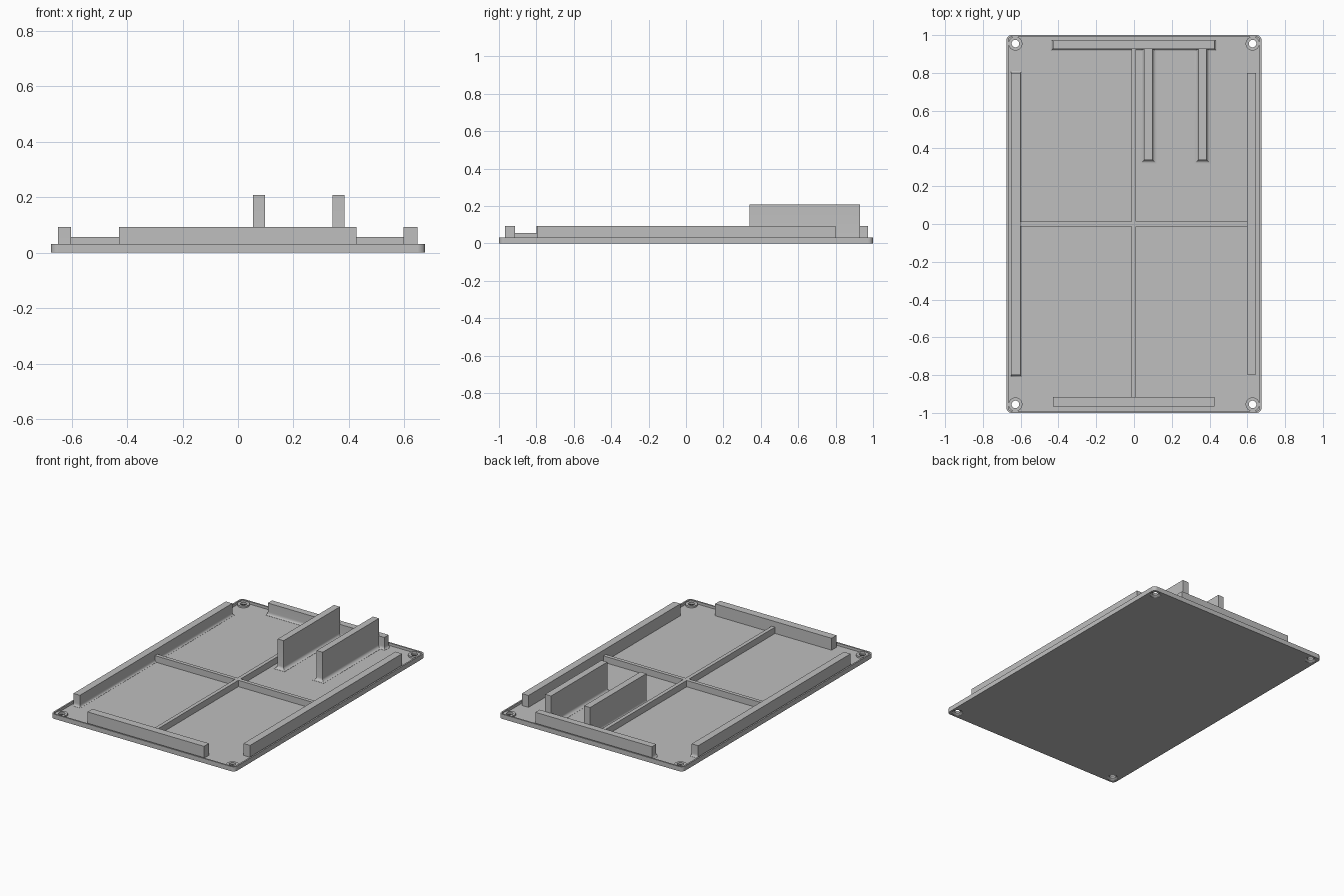
import bpy, bmesh, math

if "Cube" in bpy.data.objects:
    bpy.data.objects.remove(bpy.data.objects["Cube"])

grey = bpy.data.materials.new("plain_grey")
grey.diffuse_color = (0.52, 0.52, 0.52, 1)
grey.use_nodes = True
grey.node_tree.nodes["Principled BSDF"].inputs["Base Color"].default_value = grey.diffuse_color
FLOOR = 0.014  # height of the sunken floor
RIM = 0.031    # height of the thin rim around it


def make(name, bm, smooth=False):
    bmesh.ops.recalc_face_normals(bm, faces=bm.faces)
    mesh = bpy.data.meshes.new(name)
    bm.to_mesh(mesh)
    bm.free()
    mesh.materials.append(grey)
    ob = bpy.data.objects.new(name, mesh)
    bpy.context.collection.objects.link(ob)
    if smooth:
        bpy.ops.object.select_all(action='DESELECT')
        ob.select_set(True)
        bpy.context.view_layer.objects.active = ob
        bpy.ops.object.shade_smooth_by_angle(angle=math.radians(30))
    return ob


def loft(name, rings, closed=False, smooth=False):
    """Skin a stack of point rings, capped at both ends or joined in a loop."""
    bm = bmesh.new()
    vs = [[bm.verts.new(p) for p in ring] for ring in rings]
    n = len(vs[0])
    pairs = list(zip(vs, vs[1:])) + ([(vs[-1], vs[0])] if closed else [])
    for a, b in pairs:
        for i in range(n):
            j = (i + 1) % n
            bm.faces.new((a[i], a[j], b[j], b[i]))
    if not closed:
        bm.faces.new(vs[0][::-1])
        bm.faces.new(vs[-1])
    return make(name, bm, smooth)


def circle(x, y, z, r, n=32):
    return [(x + r * math.cos(2 * math.pi * i / n),
             y + r * math.sin(2 * math.pi * i / n), z) for i in range(n)]


def wall(name, x0, x1, y0, y1, top, r=0, h=0, sides=(0, 0, 0, 0)):
    """Upright wall; sides (left, right, front, back) flare into a base fillet
    of width r and height h."""
    levels = [(0, FLOOR - 0.004)]
    if r:
        arc = [math.pi / 2 * i / 6 for i in range(7)]
        levels = [(r, FLOOR - 0.004)] + [(r * (1 - math.sin(a)),
                                          FLOOR + 0.001 + h * (1 - math.cos(a))) for a in arc]
    levels.append((0, top))
    l, rt, f, b = sides
    rings = [[(x0 - o * l, y0 - o * f, z), (x1 + o * rt, y0 - o * f, z),
              (x1 + o * rt, y1 + o * b, z), (x0 - o * l, y1 + o * b, z)]
             for o, z in levels]
    return loft(name, rings, smooth=bool(r))


def outline(inset, z, w=0.675, l=1.0, r=0.026):
    pts = []
    for q, (sx, sy) in enumerate([(1, 1), (-1, 1), (-1, -1), (1, -1)]):
        for i in range(7):
            a = math.pi / 2 * (q + i / 6)
            pts.append((sx * (w - r) + (r - inset) * math.cos(a),
                        sy * (l - r) + (r - inset) * math.sin(a), z))
    return pts


# Shallow tray with rounded corners and a thin raised rim
plate = loft("base_plate", [outline(0, 0), outline(0, RIM),
                            outline(0.01, RIM), outline(0.01, FLOOR)])

# Screw holes, countersunk below, each with a raised ring around it
for sx in (-1, 1):
    for sy in (-1, 1):
        x, y = sx * 0.628, sy * 0.955
        cutter = loft("screw_hole_cutter",
                      [circle(x, y, -0.01, 0.034), circle(x, y, 0.002, 0.034),
                       circle(x, y, 0.011, 0.02), circle(x, y, 0.06, 0.02)])
        cutter.hide_render = True
        cutter.hide_viewport = True
        mod = plate.modifiers.new("screw_hole", 'BOOLEAN')
        mod.object = cutter
        mod.operation = 'DIFFERENCE'
        mod.solver = 'EXACT'
        loft("screw_ring", [circle(x, y, FLOOR - 0.001, 0.037),
                            circle(x, y, 0.025, 0.037),
                            circle(x, y, 0.025, 0.02),
                            circle(x, y, FLOOR - 0.001, 0.02)],
             closed=True, smooth=True)

# Locating walls along the four edges
wall("left_wall", -0.65, -0.602, -0.8, 0.8, 0.093, 0.01, 0.02, (0, 1, 1, 1))
wall("right_wall", 0.598, 0.647, -0.797, 0.8, 0.093)
wall("front_wall", -0.43, 0.427, -0.967, -0.915, 0.093)
wall("back_wall", -0.43, 0.427, 0.927, 0.972, 0.093, 0.011, 0.02, (1, 1, 1, 0))

# Crossed stiffening ribs
wall("long_rib", -0.014, 0.011, -0.915, 0.93, 0.056)
wall("cross_rib", -0.602, 0.598, -0.012, 0.013, 0.056)

# Tall support fins with filleted feet
for x in (0.076, 0.363):
    wall("support_fin", x - 0.022, x + 0.022, 0.339, 0.93, 0.208, 0.02, 0.02, (1, 1, 1, 0))
